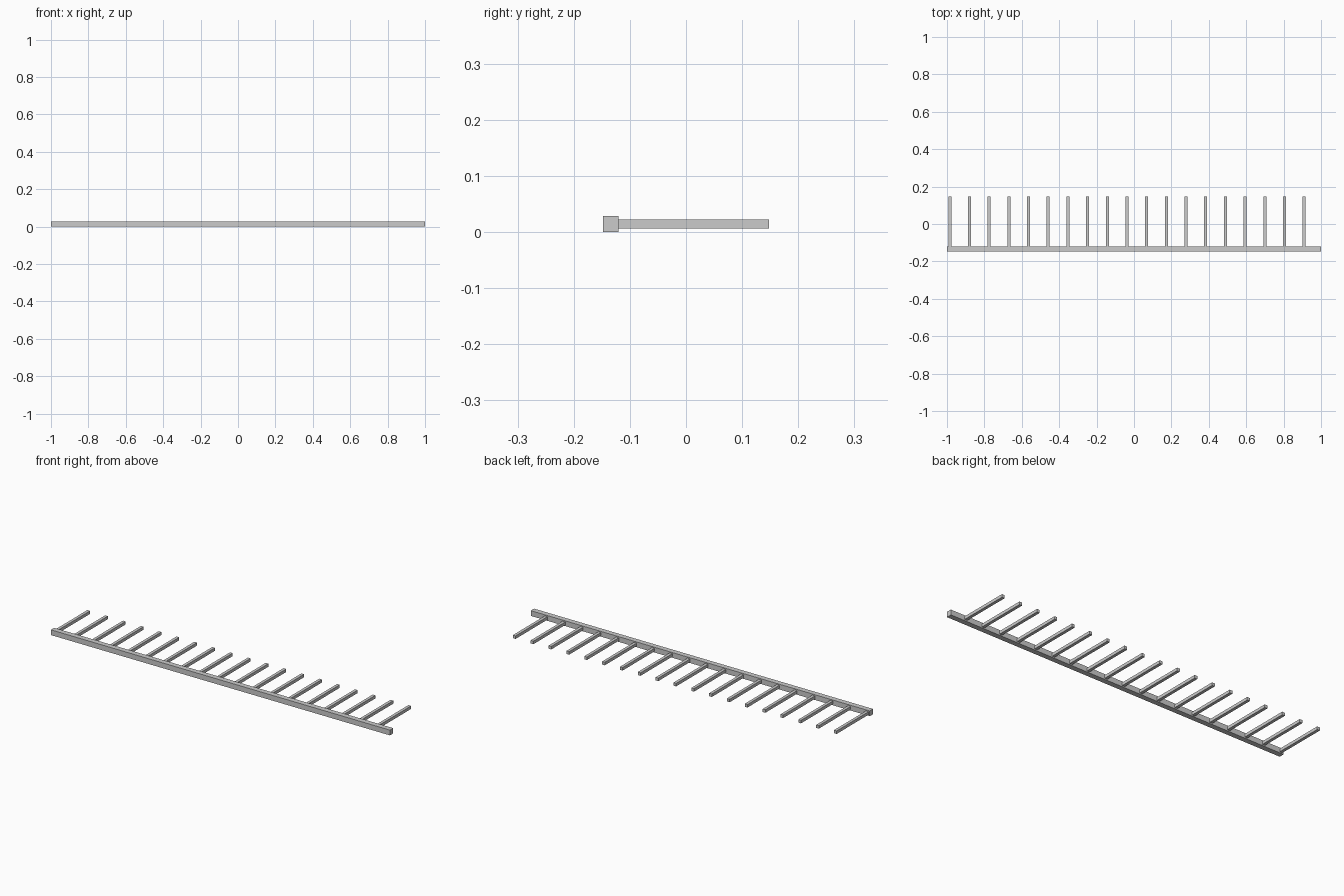
import bpy

if "Cube" in bpy.data.objects:
    bpy.data.objects.remove(bpy.data.objects["Cube"])

BAR = 0.028      # square section of the spine
ROD = 0.016      # square section of each tooth
HALF_Y = 0.148
COUNT = 19
PITCH = 2 / COUNT


def box(name, lo, hi):
    bpy.ops.mesh.primitive_cube_add(size=1, location=[(a + b) / 2 for a, b in zip(lo, hi)])
    ob = bpy.context.object
    ob.name = ob.data.name = name
    ob.scale = [b - a for a, b in zip(lo, hi)]
    bpy.ops.object.transform_apply(location=False, rotation=False, scale=True)
    return ob


# Long front spine
box("spine", (-1, -HALF_Y, 0), (1, -HALF_Y + BAR, BAR))

# Row of teeth, centred on the spine's height
x0, z0 = -0.985, BAR / 2
tooth = box("teeth", (x0 - ROD / 2, -HALF_Y + BAR - 0.001, z0 - ROD / 2),
            (x0 + ROD / 2, HALF_Y, z0 + ROD / 2))
row = tooth.modifiers.new("row", 'ARRAY')
row.count = COUNT
row.use_relative_offset = False
row.use_constant_offset = True
row.constant_offset_displace = (PITCH, 0, 0)
